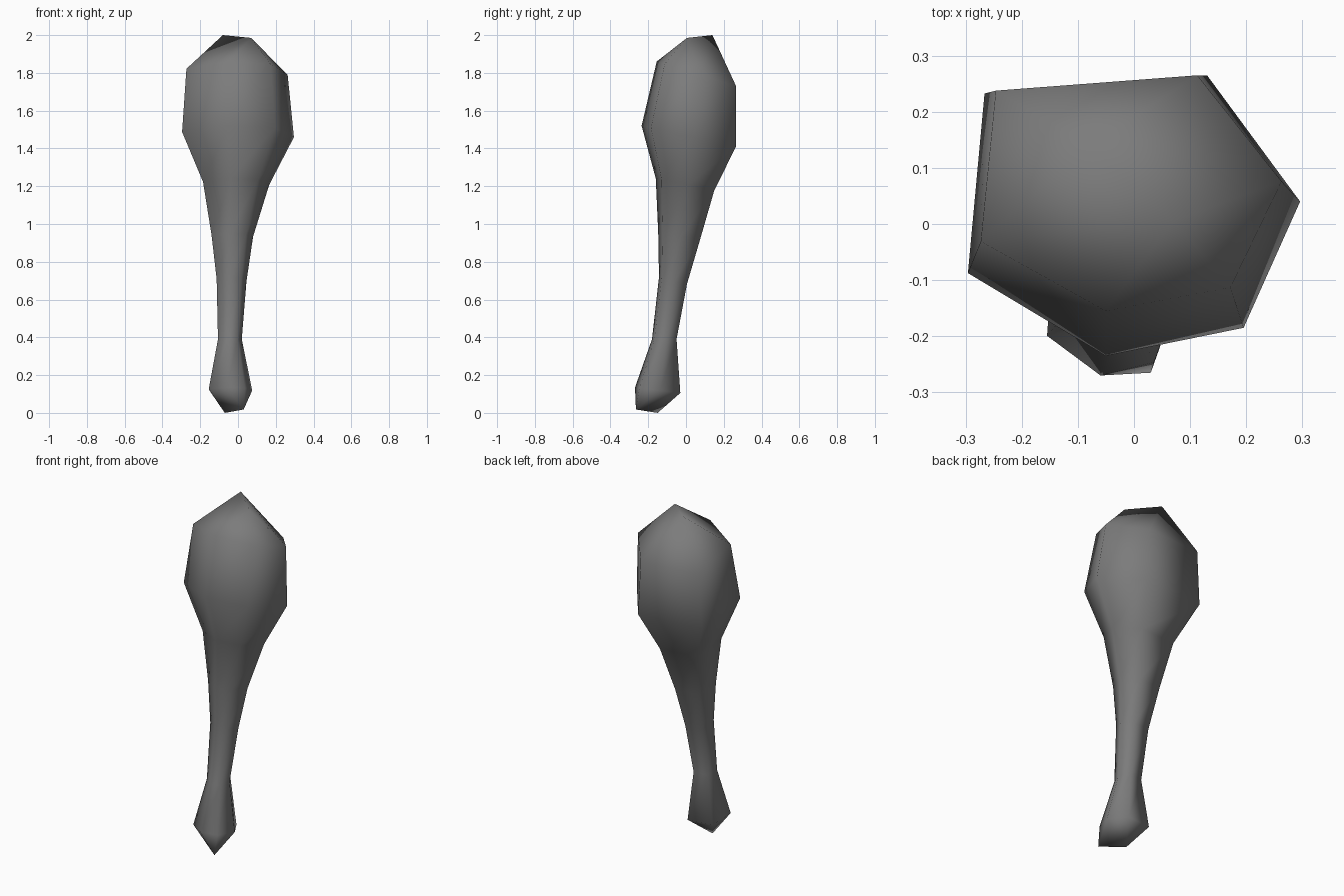
import bpy
import bmesh

cube = bpy.data.objects.get("Cube")
if cube:
    bpy.data.objects.remove(cube, do_unlink=True)

# One dark grey for the whole club
grey = bpy.data.materials.new("dark grey")
grey.use_nodes = True
colour = (0.2, 0.2, 0.2, 1)
grey.diffuse_color = colour
grey.node_tree.nodes["Principled BSDF"].inputs["Base Color"].default_value = colour

# Irregular six-sided cross-section, scaled for each ring
SECTION = [(-1, -.41), (-.17, -1), (.66, -.8), (1, .1), (.44, 1), (-.9, .87)]

# Rings from foot to head: centre x, y, z, half width, half depth, tilt
RINGS = [
    (-.04, -.15, .12, .115, .12, -.12),
    (-.043, -.115, .39, .063, .065, 0),
    (-.034, -.069, .70, .079, .074, -.25),
    (-.03, -.036, .935, .11, .111, -.14),
    (-.01, -.005, .1 + 1.11, .175, .155, -.2),
    (0, .015, 1.465, .296, .25, -.22),
    (-.005, .055, 1.795, .268, .21, -.31),
]

bm = bmesh.new()


def add_ring(x, y, z, width, depth, tilt):
    return [bm.verts.new((x + u * width, y + v * depth, z + tilt * v * depth))
            for u, v in SECTION]


def add_cap(ring, back, front):
    # Close a ring onto a short ridge running between corners 5 and 2
    a, b, c, d, e, f = ring
    p, q = bm.verts.new(back), bm.verts.new(front)
    for face in [(a, b, q, p), (d, e, p, q), (b, c, q), (c, d, q), (e, f, p), (f, a, p)]:
        bm.faces.new(face)


# Shaft and head walls
rings = [add_ring(*r) for r in RINGS]
for low, high in zip(rings, rings[1:]):
    for i in range(6):
        j = (i + 1) % 6
        bm.faces.new((low[i], low[j], high[j], high[i]))

# Rounded ends
add_cap(rings[0], (-.07, -.15, 0), (.03, -.265, .018))
add_cap(rings[-1], (-.08, .14, 2), (.07, .005, 1.985))

bmesh.ops.recalc_face_normals(bm, faces=bm.faces)
for face in bm.faces:
    face.smooth = True
mesh = bpy.data.meshes.new("club")
bm.to_mesh(mesh)
bm.free()
mesh.materials.append(grey)
club = bpy.data.objects.new("club", mesh)
bpy.context.collection.objects.link(club)
